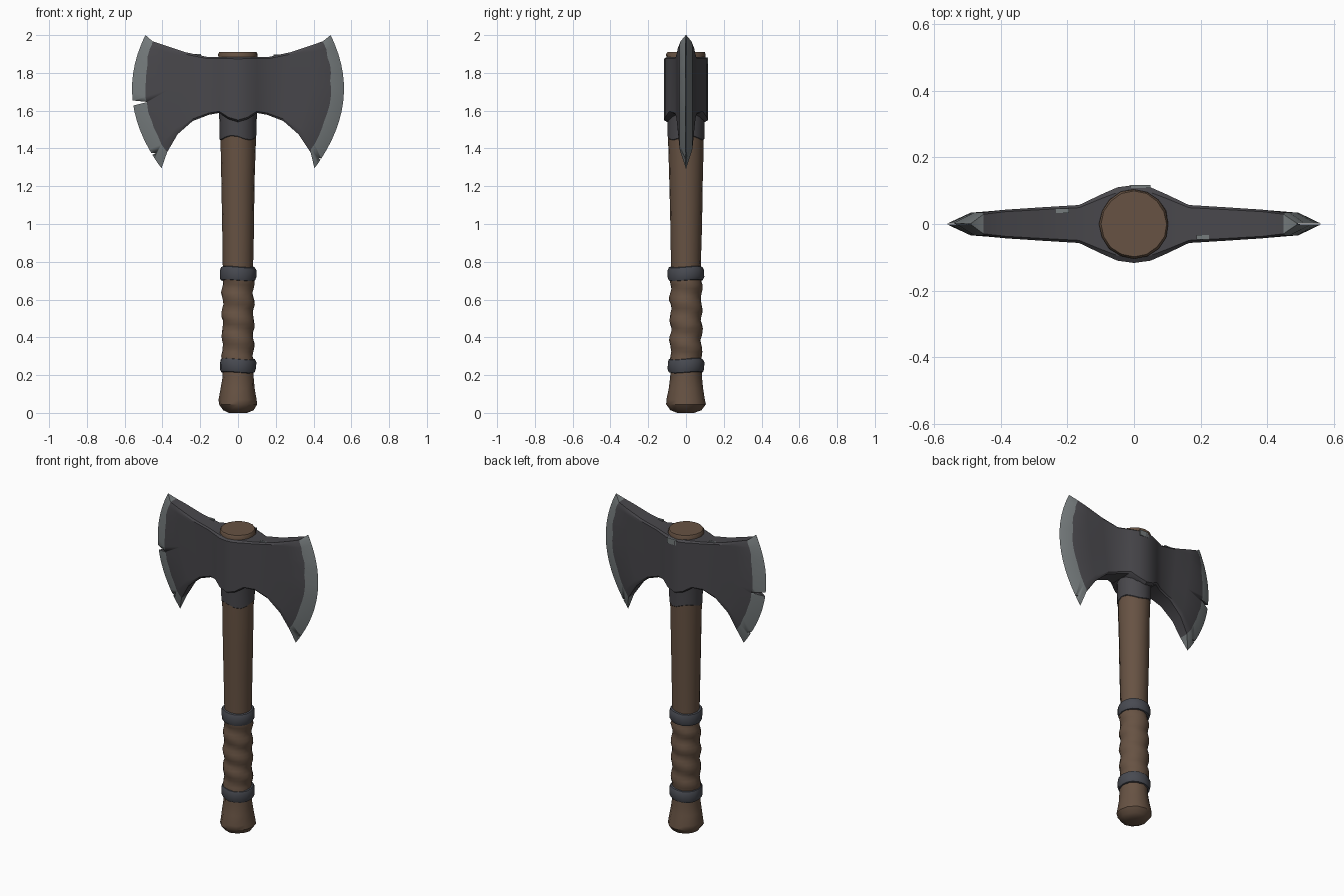
import bpy, bmesh, math, random
from mathutils import Vector

if "Cube" in bpy.data.objects:
    bpy.data.objects.remove(bpy.data.objects["Cube"])

random.seed(4)


def material(name, rgb):
    m = bpy.data.materials.new(name)
    m.diffuse_color = (*rgb, 1)
    m.use_nodes = True
    m.node_tree.nodes["Principled BSDF"].inputs["Base Color"].default_value = m.diffuse_color
    return m


IRON = material("dark_iron", (0.066, 0.064, 0.072))
STEEL = material("worn_steel_edge", (0.18, 0.20, 0.205))
WOOD = material("brown_wood", (0.135, 0.085, 0.056))
BAND = material("band_iron", (0.064, 0.068, 0.082))


def finish(bm, name, mats, angle=35):
    bmesh.ops.recalc_face_normals(bm, faces=bm.faces)
    me = bpy.data.meshes.new(name)
    bm.to_mesh(me)
    bm.free()
    for m in mats:
        me.materials.append(m)
    ob = bpy.data.objects.new(name, me)
    bpy.context.collection.objects.link(ob)
    bpy.ops.object.select_all(action='DESELECT')
    ob.select_set(True)
    bpy.context.view_layer.objects.active = ob
    bpy.ops.object.shade_smooth_by_angle(angle=math.radians(angle))
    return ob


def lathe(name, profile, mat, sides=16, bump=lambda a, z: 0, zbump=lambda a, z: 0):
    """Capped solid of revolution from (radius, z) pairs."""
    bm = bmesh.new()
    rings = []
    for r, z in profile:
        ring = []
        for i in range(sides):
            a = 2 * math.pi * i / sides
            rr = r + bump(a, z)
            ring.append(bm.verts.new((rr * math.cos(a), rr * math.sin(a), z + zbump(a, z))))
        rings.append(ring)
    for lo, hi in zip(rings, rings[1:]):
        for i in range(sides):
            j = (i + 1) % sides
            bm.faces.new((lo[i], lo[j], hi[j], hi[i]))
    bm.faces.new(rings[0])
    bm.faces.new(rings[-1])
    return finish(bm, name, [mat])


# Wooden shaft, with its top showing above the head
lathe("shaft", [(0.079, 0.70), (0.08, 0.82), (0.084, 1.0), (0.088, 1.2), (0.093, 1.42),
                (0.095, 1.6), (0.095, 1.86), (0.104, 1.87), (0.104, 1.90), (0.098, 1.91)],
      WOOD, bump=lambda a, z: random.uniform(-0.0015, 0.0015))

# Wrapped grip: spiral folds with slight unevenness
lathe("grip", [(0.083, 0.26 + 0.46 * i / 22) for i in range(23)], WOOD, 20,
      bump=lambda a, z: 0.005 * math.sin(2 * math.pi * z / 0.11 + a) + random.uniform(-0.002, 0.002))

# Flared pommel
lathe("pommel", [(0.045, 0.0), (0.08, 0.014), (0.103, 0.045), (0.101, 0.07), (0.091, 0.13),
                 (0.083, 0.19), (0.081, 0.27)], WOOD, 12,
      bump=lambda a, z: random.uniform(-0.003, 0.003))

# Two iron bands around the grip
for part, z in (("lower_band", 0.25), ("upper_band", 0.737)):
    lathe(part, [(0.08, z - 0.037), (0.09, z - 0.034), (0.096, z - 0.018), (0.096, z + 0.018),
                 (0.09, z + 0.034), (0.08, z + 0.037)], BAND,
          bump=lambda a, z: random.uniform(-0.002, 0.002),
          zbump=lambda a, z: 0.004 * math.sin(2 * a))

# Iron sleeve below the head with an uneven lower rim
lathe("head_sleeve", [(0.094, 1.455), (0.097, 1.458), (0.099, 1.55), (0.104, 1.64)], IRON,
      zbump=lambda a, z: 0.012 * math.sin(3 * a + 1) if z < 1.5 else 0)

# Double-bladed head: stations of (top x, top z, middle x, bottom x, bottom z, half thickness)
STATIONS = [
    (0.00, 1.885, 0.00, 0.00, 1.54, 0.117),
    (0.05, 1.885, 0.05, 0.05, 1.555, 0.110),
    (0.10, 1.885, 0.10, 0.10, 1.588, 0.088),
    (0.165, 1.885, 0.16, 0.155, 1.578, 0.057),
    (0.28, 1.91, 0.26, 0.24, 1.545, 0.050),
    (0.385, 1.945, 0.37, 0.32, 1.475, 0.043),
    (0.45, 1.967, 0.487, 0.38, 1.38, 0.034),
    (0.49, 2.00, 0.557, 0.405, 1.295, 0.0015),
]
ROWS = [0, 0.03] + [i / 14 for i in range(1, 14)] + [0.97, 1]
LAST = len(STATIONS) - 1

bm = bmesh.new()
loops = []
for k in range(-LAST, LAST + 1):
    xt, zt, xm, xb, zb, t = STATIONS[abs(k)]
    sign = -1 if k < 0 else 1
    front, back = [], []
    for v in ROWS:
        x = xt * (1 - v) * (1 - 2 * v) + xm * 4 * v * (1 - v) + xb * v * (2 * v - 1)
        if abs(k) == LAST - 1:
            x += random.uniform(-0.005, 0.005)
        z = zt + (zb - zt) * v
        y = t * (0.86 if v in (0, 1) else 1)
        front.append(bm.verts.new((sign * x, -y, z)))
        back.append(bm.verts.new((sign * x, y, z)))
    loops.append(front + back[::-1])
n = len(loops[0])
for s, (p, q) in enumerate(zip(loops, loops[1:])):
    for i in range(n):
        j = (i + 1) % n
        f = bm.faces.new((p[i], p[j], q[j], q[i]))
        # outermost strips are the ground cutting edges
        f.material_index = 1 if s in (0, 2 * LAST - 1) else 0
bm.faces.new(loops[0]).material_index = 1
bm.faces.new(loops[-1]).material_index = 1
head = finish(bm, "axe_head", [IRON, STEEL], 28)

# Wedge cutters for the nicks: (outer x, z, inner x, inner z, half height)
for i, (x, z, xi, zi, h) in enumerate([(-0.60, 1.637, -0.477, 1.646, 0.021),
                                       (-0.52, 1.355, -0.435, 1.375, 0.022),
                                       (0.50, 1.315, 0.425, 1.35, 0.022)]):
    bm = bmesh.new()
    ends = [[bm.verts.new((px, y, pz)) for px, pz in ((x, z - h), (x, z + h), (xi, zi))]
            for y in (-0.1, 0.1)]
    bm.faces.new(ends[0])
    bm.faces.new(ends[1])
    for a in range(3):
        b = (a + 1) % 3
        bm.faces.new((ends[0][a], ends[0][b], ends[1][b], ends[1][a]))
    cutter = finish(bm, f"nick_cutter_{i + 1}", [])
    cutter.hide_render = True
    cutter.display_type = 'WIRE'
    mod = head.modifiers.new(f"nick_{i + 1}", 'BOOLEAN')
    mod.operation = 'DIFFERENCE'
    mod.solver = 'EXACT'
    mod.object = cutter

# Thin bare-metal chips on the upper rim
for i, (pos, size) in enumerate([((-0.22, 0.040, 1.896), (0.05, 0.014, 0.008)),
                                 ((0.21, -0.040, 1.894), (0.045, 0.014, 0.008)),
                                 ((0.02, 0.112, 1.865), (0.06, 0.009, 0.035))]):
    bm = bmesh.new()
    bmesh.ops.create_cube(bm, size=1)
    for v in bm.verts:
        v.co = Vector(pos) + Vector(a * b for a, b in zip(v.co, size))
    finish(bm, f"worn_chip_{i + 1}", [STEEL])
